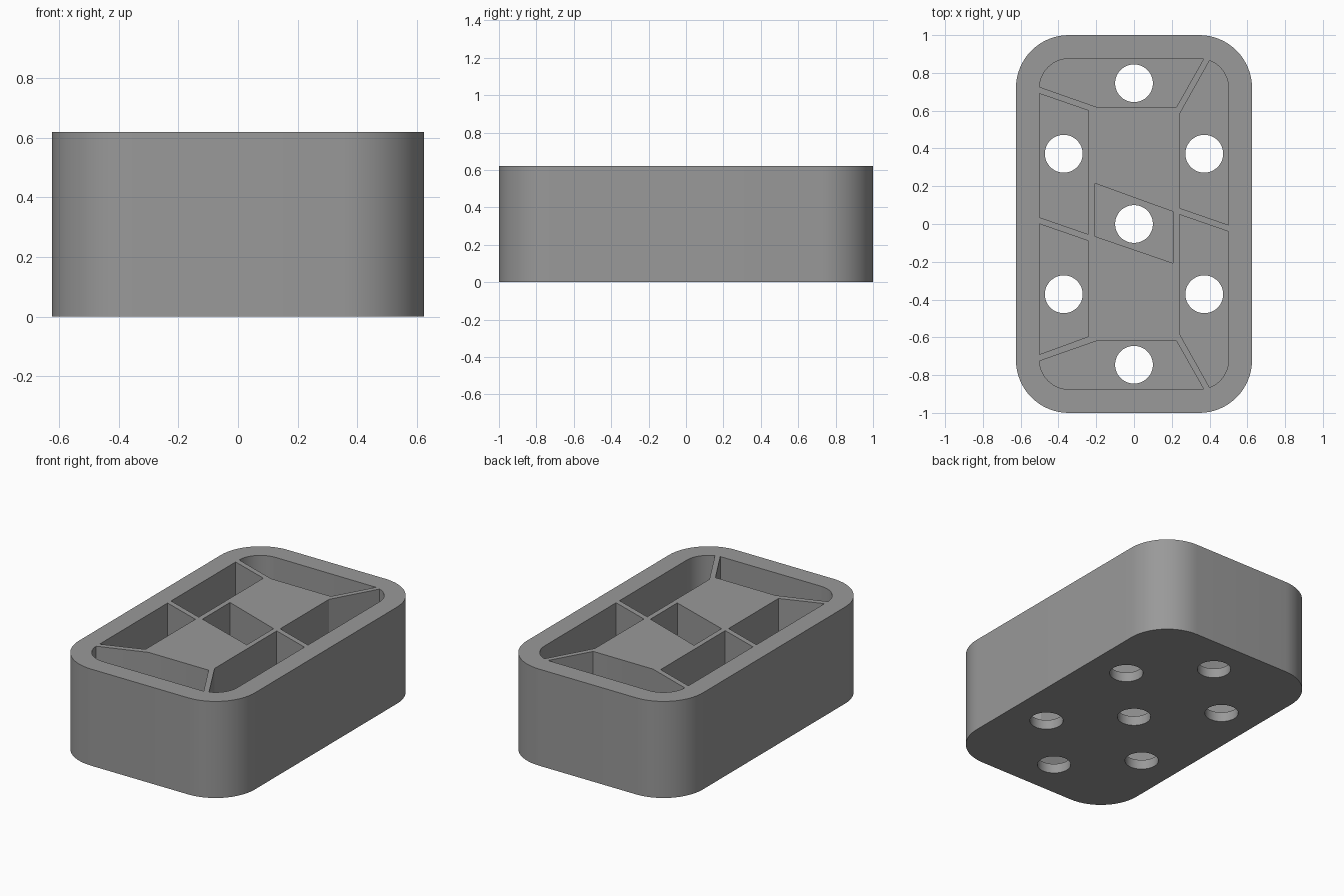
import bpy, bmesh, math

if "Cube" in bpy.data.objects:
    bpy.data.objects.remove(bpy.data.objects["Cube"])

H, FLOOR = 0.62, 0.0625          # overall height, tray floor thickness
CX, CY = 0.345, 0.72             # corner arc centre
R_OUT, R_IN = 0.28, 0.155        # outer and inner corner radii

grey = bpy.data.materials.new("grey_plastic")
grey.diffuse_color = (0.32, 0.32, 0.32, 1)
grey.use_nodes = True
grey.node_tree.nodes["Principled BSDF"].inputs["Base Color"].default_value = grey.diffuse_color


def arc(cx, cy, r, a0, a1, n=16):
    return [(cx + r * math.cos(math.radians(a0 + (a1 - a0) * i / n)),
             cy + r * math.sin(math.radians(a0 + (a1 - a0) * i / n)))
            for i in range(n + 1)]


def flip_y(pts):
    return [(x, -y) for x, y in pts]


def prisms(name, outlines, z0, z1):
    """One object holding an upright prism for every outline."""
    bm = bmesh.new()
    for pts in outlines:
        face = bm.faces.new([bm.verts.new((x, y, z0)) for x, y in pts])
        ext = bmesh.ops.extrude_face_region(bm, geom=[face])
        top = [v for v in ext["geom"] if isinstance(v, bmesh.types.BMVert)]
        bmesh.ops.translate(bm, verts=top, vec=(0, 0, z1 - z0))
    bmesh.ops.recalc_face_normals(bm, faces=bm.faces)
    mesh = bpy.data.meshes.new(name)
    bm.to_mesh(mesh)
    bm.free()
    mesh.materials.append(grey)
    ob = bpy.data.objects.new(name, mesh)
    bpy.context.collection.objects.link(ob)
    return ob


# Rounded outer block
outer = []
for sx, sy, a in ((1, 1, 0), (-1, 1, 90), (-1, -1, 180), (1, -1, 270)):
    outer += arc(sx * CX, sy * CY, R_OUT, a, a + 90)
block = prisms("divided_block", [outer], 0, H)

# Pockets: two ends, two on each side, one in the centre
end = [(-0.2, 0.62), (0.225, 0.62), (0.368, 0.873)] + arc(-CX, CY, R_IN, 90, 178)
a_end = math.degrees(math.acos((0.40 - CX) / R_IN))
corner = arc(CX, CY, R_IN, 0, a_end)
right_back = [(0.5, -0.005), *corner, (0.24, 0.58), (0.24, 0.085)]
right_front = flip_y([(0.5, 0.04), *corner, (0.24, 0.58), (0.24, -0.05)])
left_back = [(-0.5, 0.69), (-0.24, 0.60), (-0.24, -0.055), (-0.5, 0.035)]
left_front = [(-0.5, 0.0), (-0.24, -0.09), (-0.24, -0.595), (-0.5, -0.69)]
centre = [(-0.207, 0.215), (0.207, 0.065), (0.207, -0.207), (-0.207, -0.065)]
pockets = prisms("pocket_cutter",
                 [end, flip_y(end), right_back, right_front,
                  left_back, left_front, centre], FLOOR, H + 0.1)

# Round drain hole through the floor of each pocket
spots = [(0, 0), (0, 0.745), (0, -0.745)]
spots += [(sx * 0.372, sy * 0.372) for sx in (-1, 1) for sy in (-1, 1)]
holes = prisms("drain_hole_cutter",
               [arc(x, y, 0.1, 0, 360, 48)[:-1] for x, y in spots], -0.1, FLOOR + 0.1)

# Cut the pockets and holes, then drop the cutters
bpy.context.view_layer.objects.active = block
block.select_set(True)
for cutter in (pockets, holes):
    cutter.hide_render = True
    mod = block.modifiers.new("cut", "BOOLEAN")
    mod.operation, mod.solver, mod.object = "DIFFERENCE", "EXACT", cutter
    bpy.ops.object.modifier_apply(modifier=mod.name)
    bpy.data.objects.remove(cutter)

for ob in bpy.context.selected_objects:
    ob.select_set(ob == block)
bpy.ops.object.shade_smooth_by_angle(angle=math.radians(25))
